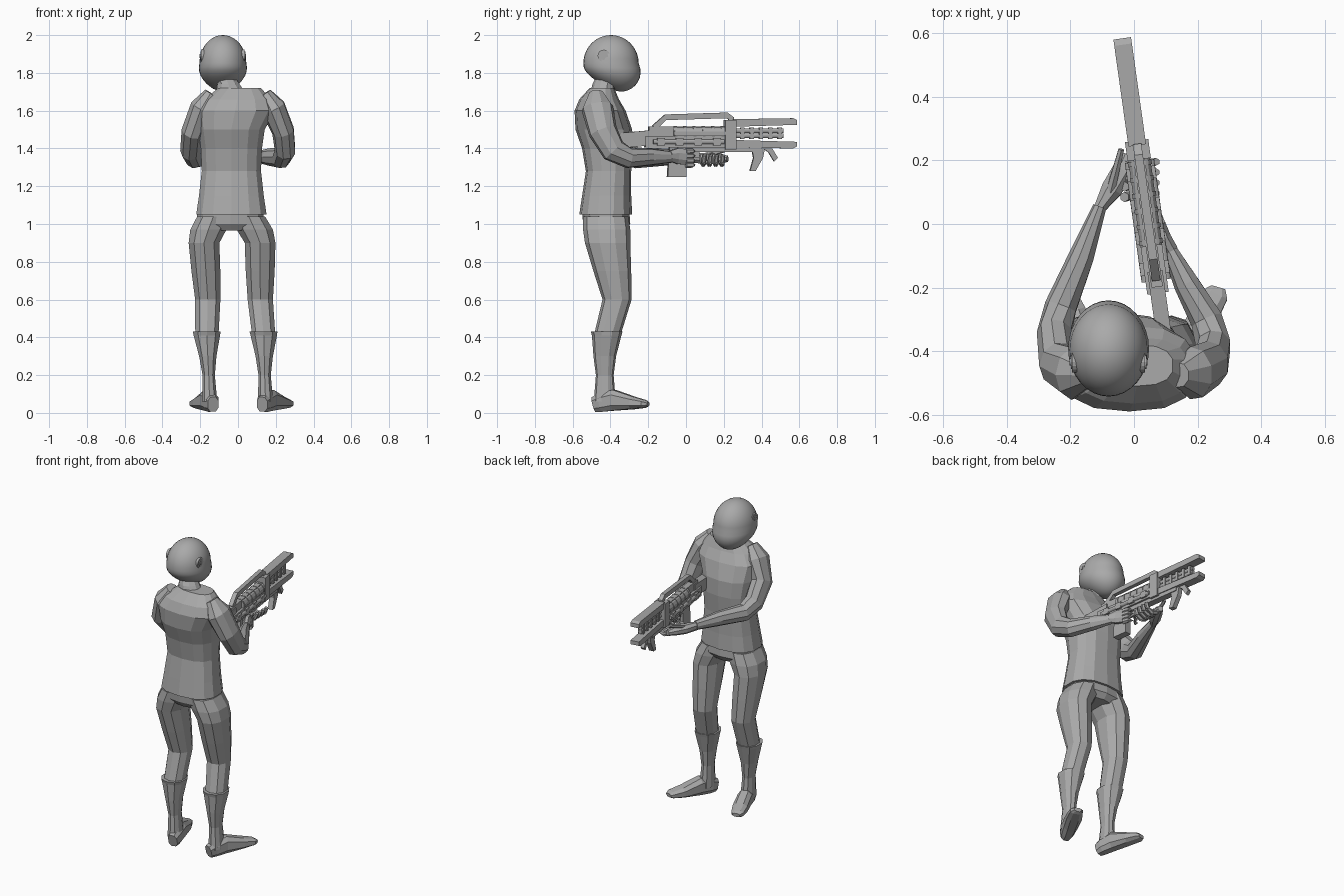
import bpy, bmesh, math
from mathutils import Vector, Matrix

default_cube = bpy.data.objects.get("Cube")
if default_cube:
    bpy.data.objects.remove(default_cube)

GREY = (.4, .4, .4, 1)
grey = bpy.data.materials.new("plain_grey")
grey.use_nodes = True
grey.diffuse_color = GREY
grey.node_tree.nodes["Principled BSDF"].inputs["Base Color"].default_value = GREY

# rifle frame: origin on the bore, y along the barrel, turned slightly inwards
RIFLE = Matrix.Translation((.045, 0, 1.48)) @ Matrix.Rotation(math.radians(8), 4, 'Z')
UP = Vector((0, 0, 1))
ACROSS = Vector((1, 0, 0))


def finish(name, bm, matrix=None, smooth=False):
    bmesh.ops.recalc_face_normals(bm, faces=bm.faces)
    if matrix:
        bm.transform(matrix)
    for face in bm.faces:
        face.smooth = smooth
    mesh = bpy.data.meshes.new(name)
    bm.to_mesh(mesh)
    bm.free()
    mesh.materials.append(grey)
    bpy.context.collection.objects.link(bpy.data.objects.new(name, mesh))


def soften(value, power):
    """Lower powers turn an ellipse into a rounded box."""
    return math.copysign(abs(value) ** power, value)


def loft(name, rings, sides=8, upright=False, power=1, matrix=None):
    """Skin rings given as (x, y, z, half width[, half depth])."""
    bm = bmesh.new()
    centres = [Vector(ring[:3]) for ring in rings]
    loops = []
    for i, ring in enumerate(rings):
        before, after = centres[max(i - 1, 0)], centres[min(i + 1, len(rings) - 1)]
        along = UP if upright else (after - before).normalized()
        deep_axis = along.cross(ACROSS).normalized()
        wide_axis = deep_axis.cross(along)
        wide, deep = ring[3], ring[-1]
        loop = []
        for k in range(sides):
            angle = math.tau * (k + .5) / sides
            offset = wide_axis * wide * soften(math.cos(angle), power)
            offset += deep_axis * deep * soften(math.sin(angle), power)
            loop.append(bm.verts.new(centres[i] + offset))
        loops.append(loop)
    for lower, upper in zip(loops, loops[1:]):
        for k in range(sides):
            following = (k + 1) % sides
            bm.faces.new((lower[k], lower[following], upper[following], upper[k]))
    bm.faces.new(loops[0])
    bm.faces.new(loops[-1])
    finish(name, bm, matrix)


def plate(name, profile, half, x=0):
    """Extrude a (y, z) side profile across the rifle."""
    bm = bmesh.new()
    face = bm.faces.new([bm.verts.new((x - half, y, z)) for y, z in profile])
    extruded = bmesh.ops.extrude_face_region(bm, geom=[face])["geom"]
    moved = [item for item in extruded if isinstance(item, bmesh.types.BMVert)]
    bmesh.ops.translate(bm, vec=ACROSS * 2 * half, verts=moved)
    finish(name, bm, RIFLE)


def block(name, back, front, bottom, top, half, x=0):
    corners = [(back, bottom), (front, bottom), (front, top), (back, top)]
    plate(name, corners, half, x)


def tube(name, back, front, radius, x=0, z=0):
    loft(name, [(x, back, z, radius), (x, front, z, radius)], sides=12, matrix=RIFLE)


# torso with a flared hem and shoulders that shift sideways, hips and neck
torso = [(-.425, 1.05, .19, .14), (-.42, 1.15, .175, .13), (-.41, 1.28, .16, .12),
         (-.415, 1.4, .165, .135), (-.435, 1.5, .18, .15), (-.455, 1.6, .215, .135),
         (-.46, 1.66, .18, .105), (-.445, 1.72, .115, .065)]
loft("torso", [(-.035 + max(0, z - 1.5) / 5, y, z, wide, deep) for y, z, wide, deep in torso],
     sides=14, upright=True, power=.8)
loft("hips", [(-.035, -.42, .965, .1, .1), (-.04, -.42, 1, .18, .125),
              (-.04, -.425, 1.07, .18, .125)], sides=14, upright=True, power=.85)
loft("neck", [(-.04, -.44, 1.7, .08, .065), (-.05, -.435, 1.74, .062, .06),
              (-.07, -.42, 1.78, .055)], sides=10, upright=True)

# legs, boots and feet; the right side leans in with height
leg = [(.13, -.425, 1.04, .09, .12), (.157, -.42, .97, .1, .125), (.18, -.415, .9, .085, .12),
       (.17, -.39, .75, .08, .1), (.16, -.365, .6, .07, .077), (.165, -.42, .4, .064, .07)]
boot = [(.165, -.42, .43, .077, .084), (.165, -.42, .41, .073, .078), (.16, -.43, .3, .048, .06),
        (.155, -.43, .2, .034, .047), (.15, -.43, .06, .042, .058)]
foot = [(-.1, -.487, .045, .03, .042), (0, -.45, .055, .04, .052), (.25, -.38, .067, .045, .058),
        (.7, -.28, .053, .048, .035), (1, -.22, .048, .04, .022), (1.05, -.2, .046, .024, .012)]
for label, side, lean, toe_turn in (("left", -1, 0, .08), ("right", 1, .07, .12)):
    for part, rings in (("leg", leg), ("boot", boot)):
        placed = [(side * (x - lean * z), y, z, wide, deep) for x, y, z, wide, deep in rings]
        loft(f"{label}_{part}", placed, sides=10, upright=True, power=.9)
    placed = [(side * (.14 + toe_turn * x), *ring) for x, *ring in foot]
    loft(f"{label}_foot", placed, power=.75)

# arms share a shoulder and elbow and differ in reach
for label, side, reach in (("left", -1, .055), ("right", 1, -.07)):
    elbow = reach / 3 - .28
    arm = [(.14, -.475, 1.69, .04), (.187, -.47, 1.615, .067, .085), (.24, -.44, 1.49, .06, .077),
           (.25, elbow - .08, 1.39, .056, .068), (.23, elbow, 1.35, .052, .056),
           (.165, (elbow + reach) / 2, 1.355, .041, .046), (.107, reach, 1.355, .022, .03)]
    loft(f"{label}_arm", [(side * x, *ring) for x, *ring in arm], sides=9)

# left hand cradles the fore end, right hand holds the grip
loft("left_palm", [(-.108, .05, 1.35, .02, .028), (-.07, .11, 1.345, .036, .032),
                   (-.035, .17, 1.345, .036, .028), (-.02, .22, 1.345, .018)])
loft("left_thumb", [(-.075, .1, 1.36, .016), (-.04, .235, 1.4, .01)], sides=6)
loft("right_palm", [(.118, -.085, 1.36, .024, .03), (.095, -.045, 1.36, .024, .045),
                    (.08, 0, 1.355, .02, .045)])
loft("right_thumb", [(.085, -.06, 1.385, .013), (.05, .02, 1.395, .008)], sides=6)
for i in range(4):
    under, around = [], []
    for step in range(5):
        bend = math.pi * step / 4
        thick = .016 - step / 1000
        curl = .05 * Vector((-math.cos(bend), math.sin(bend)))
        # a slight forward drift keeps the curl from folding its rings
        under.append((.02 + curl.x, .085 + .033 * i + .003 * step, 1.365 - curl.y, thick))
        around.append((.045 - curl.x * .8, curl.y, 1.385 - .024 * i, thick))
    for step, ends in enumerate(zip(under, under[1:])):
        loft(f"left_finger_{i}_{step}", ends, sides=6)
    loft(f"right_finger_{i}", around[:4], sides=6)

# helmet: an egg, boxier below and pushed towards the chin
bm = bmesh.new()
bmesh.ops.create_uvsphere(bm, u_segments=32, v_segments=20, radius=1)
for vert in bm.verts:
    x, y, z = vert.co
    low = max(0, -z)
    swell = 1 + .4 * low * (1 - low) - .08 * low
    vert.co = (.124 * x * swell, .146 * y * swell + .03 * low, .148 * z - .03 * y * low)
finish("helmet", bm, Matrix.Translation((-.08, -.397, 1.852)), smooth=True)
for side in (-1, 1):
    for layer, radius in enumerate((.033, .022, .011)):
        bm = bmesh.new()
        bmesh.ops.create_cone(bm, cap_ends=True, segments=16, radius1=radius,
                              radius2=radius, depth=.03)
        spot = Matrix.Translation((-.08 + side * (.1 + .004 * layer), -.435, 1.89))
        finish(f"ear_disc_{layer}", bm, spot @ Matrix.Rotation(math.pi / 2, 4, 'Y'))

# rifle stock, receiver and rails
plate("stock", [(-.37, -.08), (-.37, 0), (-.15, .02), (-.15, -.06)], .024)
block("butt_pad", -.385, -.365, -.085, .005, .028)
block("receiver", -.22, .23, -.075, -.015, .034)
block("top_rail", -.2, .22, -.02, .035, .018)
block("lower_rail", -.05, .4, -.1, -.07, .022)
tube("gas_tube", -.07, .21, .036)
for i in range(6):
    back = -.065 + .05 * i
    tube(f"tube_ring_{i}", back, back + .015, .039)
for side in (-1, 1):
    tube("side_rod", -.18, .2, .013, x=side * .034, z=-.045)
    for i in range(4):
        back = -.16 + .1 * i
        block(f"side_lug_{i}", back, back + .04, -.065, -.025, .006, x=side * .04)
handle = [(-.17, .03), (-.11, .085), (.22, .095), (.24, .08), (.24, .03)]
loft("carry_handle", [(0, y, z, .016, .018) for y, z in handle], sides=4,
     power=.5, matrix=RIFLE)

# rifle front: shroud, paired prongs and barrels
block("shroud", .205, .265, -.085, .07, .037)
for label, side in (("upper", 1), ("lower", -1)):
    prong = [(.25, .035), (.25, .075), (.57, .08), (.59, .07), (.59, .045)]
    plate(f"{label}_prong", [(y, side * z) for y, z in prong], .028)
    tube(f"{label}_barrel", .25, .52, .013, z=side * .013)
for i in range(5):
    back = .29 + .05 * i
    block(f"prong_rib_{i}", back, back + .02, -.03, .03, .017)

# grips and magazine
plate("fore_grip", [(.35, -.08), (.42, -.08), (.41, -.13), (.37, -.2), (.34, -.2), (.36, -.13)], .016)
plate("fore_hook", [(.41, -.08), (.46, -.08), (.49, -.13), (.47, -.15), (.44, -.1)], .012)
plate("magazine", [(-.09, -.07), (0, -.07), (0, -.23), (-.1, -.23)], .022)
block("trigger_guard", 0, .07, -.13, -.075, .007)
